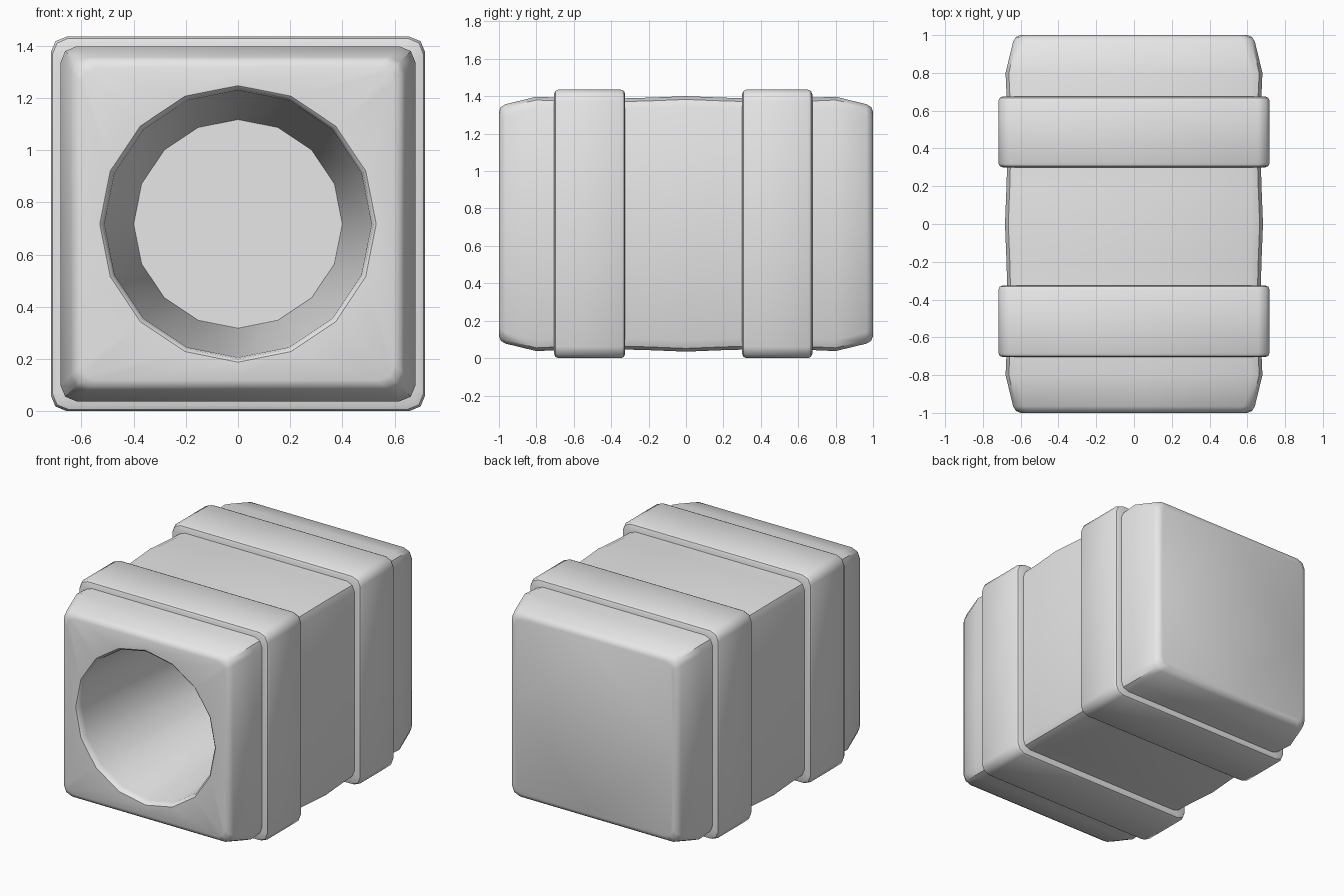
import bpy
import bmesh
from math import cos, sin, pi, radians

CENTRE_Z = 0.7175
SIDES = 16

if "Cube" in bpy.data.objects:
    bpy.data.objects.remove(bpy.data.objects["Cube"])

grey = bpy.data.materials.new("light grey")
grey.use_nodes = True
grey.diffuse_color = (0.8, 0.8, 0.8, 1)
grey.node_tree.nodes["Principled BSDF"].inputs["Base Color"].default_value = (0.8, 0.8, 0.8, 1)


def square_ring(half, radius=0.06):
    """Rounded square: a mid-side point and three corner points per quarter."""
    c = half - radius
    d = c + radius * cos(pi / 4)
    points = []
    x_axis, z_axis = (1, 0), (0, 1)
    for _ in range(4):
        for a, b in ((half, 0), (half, c), (d, d), (c, half)):
            points.append((a * x_axis[0] + b * z_axis[0], a * x_axis[1] + b * z_axis[1]))
        x_axis, z_axis = z_axis, (-x_axis[0], -x_axis[1])
    return points


def round_ring(radius):
    return [(radius * cos(2 * pi * i / SIDES), radius * sin(2 * pi * i / SIDES))
            for i in range(SIDES)]


def loft(name, sections, closed=False):
    """Join rings placed along y, then cap the ends or close the loop."""
    bm = bmesh.new()
    rings = [[bm.verts.new((x, y, z + CENTRE_Z)) for x, z in ring] for y, ring in sections]
    pairs = list(zip(rings, rings[1:]))
    if closed:
        pairs.append((rings[-1], rings[0]))
    else:
        bm.faces.new(rings[0])
        bm.faces.new(rings[-1])
    for a, b in pairs:
        for i in range(SIDES):
            j = (i + 1) % SIDES
            bm.faces.new((a[i], a[j], b[j], b[i]))
    bmesh.ops.recalc_face_normals(bm, faces=bm.faces[:])
    mesh = bpy.data.meshes.new(name)
    bm.to_mesh(mesh)
    bm.free()
    mesh.materials.append(grey)
    obj = bpy.data.objects.new(name, mesh)
    bpy.context.collection.objects.link(obj)
    bpy.ops.object.select_all(action="DESELECT")
    obj.select_set(True)
    bpy.context.view_layer.objects.active = obj
    bpy.ops.object.shade_smooth_by_angle(angle=radians(40))
    return obj


# Body: gently bulging square block with a tapered round bore in the front
half_profile = [(1.0, 0.60), (0.99, 0.625), (0.965, 0.64), (0.8, 0.68),
                (0.5, 0.667), (0.2, 0.675)]
profile = half_profile + [(0, 0.683)] + [(-y, h) for y, h in reversed(half_profile)]
bore = [(-1.0, 0.53), (-0.99, 0.519), (-0.96, 0.512), (0.6, 0.40)]
loft("body", [(y, square_ring(h)) for y, h in profile]
     + [(y, round_ring(r)) for y, r in bore])

# Bands: two rounded collars around the body
for name, front, back in (("front_band", -0.705, -0.325), ("back_band", 0.30, 0.675)):
    edge = [(0, 0.62), (0, 0.695), (0.007, 0.711), (0.022, 0.7175)]
    sections = [(front + d, square_ring(h)) for d, h in edge]
    sections += [(back - d, square_ring(h)) for d, h in reversed(edge)]
    loft(name, sections, closed=True)
